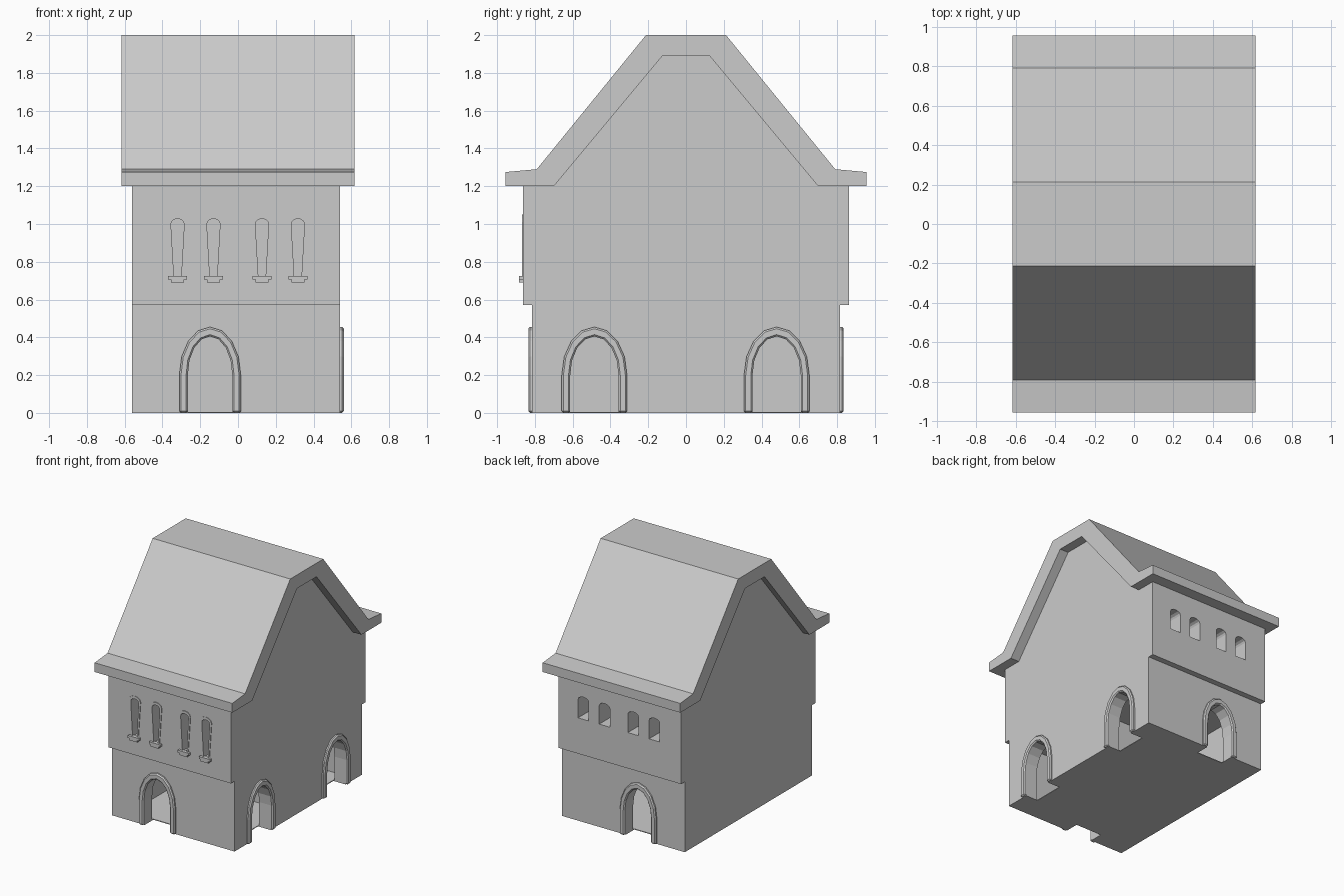
import bpy, bmesh, math

cube = bpy.data.objects.get("Cube")
if cube:
    bpy.data.objects.remove(cube, do_unlink=True)

stone = bpy.data.materials.new("pale grey")
stone.use_nodes = True
stone.diffuse_color = (0.6, 0.6, 0.6, 1)
stone.node_tree.nodes["Principled BSDF"].inputs["Base Color"].default_value = (0.6, 0.6, 0.6, 1)


def prism(name, outline, d0, d1, axis):
    """Extrude an outline of (across, z) points along the x or y axis."""
    bm = bmesh.new()

    def place(u, z, d):
        return (d, u, z) if axis == "x" else (u, d, z)

    a = [bm.verts.new(place(u, z, d0)) for u, z in outline]
    b = [bm.verts.new(place(u, z, d1)) for u, z in outline]
    bm.faces.new(a)
    bm.faces.new(b[::-1])
    for i in range(len(a)):
        j = (i + 1) % len(a)
        bm.faces.new((a[j], a[i], b[i], b[j]))
    bmesh.ops.recalc_face_normals(bm, faces=bm.faces)
    mesh = bpy.data.meshes.new(name)
    bm.to_mesh(mesh)
    bm.free()
    mesh.materials.append(stone)
    ob = bpy.data.objects.new(name, mesh)
    bpy.context.collection.objects.link(ob)
    return ob


def rect(u0, u1, z0, z1):
    return [(u0, z0), (u1, z0), (u1, z1), (u0, z1)]


def arch(c, foot, half, z0, spring, top, n=8):
    """Arched outline; foot and half are the half widths below and above."""
    pts = [(c + foot, z0)]
    for i in range(n + 1):
        t = math.pi * i / n
        pts.append((c + half * math.cos(t), spring + (top - spring) * math.sin(t)))
    return pts + [(c - foot, z0)]


def apply_modifier(ob, mod):
    bpy.context.view_layer.objects.active = ob
    bpy.ops.object.modifier_apply(modifier=mod.name)


def cut(target, cutter):
    mod = target.modifiers.new("cut", "BOOLEAN")
    mod.operation = "DIFFERENCE"
    mod.solver = "EXACT"
    mod.object = cutter
    apply_modifier(target, mod)
    bpy.data.objects.remove(cutter, do_unlink=True)


def mirrored(half):
    return half + [(-u, z) for u, z in reversed(half)]


# Main walls with a jettied upper storey and gables
LEFT, RIGHT = 0.54, -0.56
LOW, HIGH = 0.815, 0.862
walls = prism("walls", mirrored([(-LOW, 0), (-LOW, 0.57), (-HIGH, 0.57), (-HIGH, 1.205),
                                 (-0.7, 1.205), (-0.125, 1.895)]), RIGHT, LEFT, "x")

# Bent roof shell with flared eaves
prism("roof", mirrored([(-0.7, 1.2), (-0.955, 1.2), (-0.955, 1.275), (-0.79, 1.29),
                        (-0.212, 2), (0.212, 2), (0.79, 1.29), (0.955, 1.275),
                        (0.955, 1.2), (0.7, 1.2), (0.125, 1.89)])[:11] + [(-0.125, 1.89)],
      -0.617, 0.617, "x")

# Two ground floor rooms
for y0, y1 in ((-0.72, -0.03), (0.03, 0.72)):
    cut(walls, prism("room", rect(y0, y1, 0.006, 0.5), -0.47, 0.44, "x"))

# Doorways: name, axis, centre, outer half width, wall plane, outward direction
doors = [("front_door", "y", -0.148, 0.163, -LOW, -1),
         ("back_door", "y", -0.148, 0.163, LOW, 1),
         ("side_door_front", "x", -0.485, 0.173, LEFT, 1),
         ("side_door_back", "x", 0.48, 0.173, LEFT, 1)]
for name, axis, c, half, plane, out in doors:
    inner = half - 0.045
    cut(walls, prism("opening", arch(c, inner, inner, -0.1, 0.2, 0.405),
                     plane + out * 0.1, plane - out * 0.11, axis))
    ring = arch(c, half, half, 0, 0.2, 0.455) + arch(c, inner, inner, 0, 0.2, 0.405)[::-1]
    trim = prism(name + "_trim", ring, plane - out * 0.01, plane + out * 0.02, axis)
    bevel = trim.modifiers.new("bevel", "BEVEL")
    bevel.width = 0.009
    bevel.segments = 1
    bevel.limit_method = "ANGLE"
    bevel.angle_limit = math.radians(60)
    apply_modifier(trim, bevel)

# Windows: tapered and framed at the front, plain arched slots at the back
for i, x in enumerate((-0.32, -0.13, 0.127, 0.317), 1):
    cut(walls, prism("slot", arch(x, 0.019, 0.035, 0.72, 1.0, 1.028, 6), -HIGH - 0.1, -HIGH + 0.15, "y"))
    cut(walls, prism("slot", arch(x, 0.048, 0.048, 0.86, 1.01, 1.04, 6), HIGH + 0.1, HIGH - 0.15, "y"))
    frame = arch(x, 0.032, 0.052, 0.72, 1.01, 1.05, 6) + arch(x, 0.019, 0.035, 0.72, 1.0, 1.028, 6)[::-1]
    prism(f"window_frame_{i}", frame, -HIGH - 0.005, -HIGH + 0.01, "y")
    sill = [(x - 0.035, 0.69), (x + 0.035, 0.69), (x + 0.035, 0.705), (x + 0.05, 0.705),
            (x + 0.05, 0.725), (x - 0.05, 0.725), (x - 0.05, 0.705), (x - 0.035, 0.705)]
    prism(f"window_sill_{i}", sill, -HIGH - 0.022, -HIGH + 0.01, "y")
